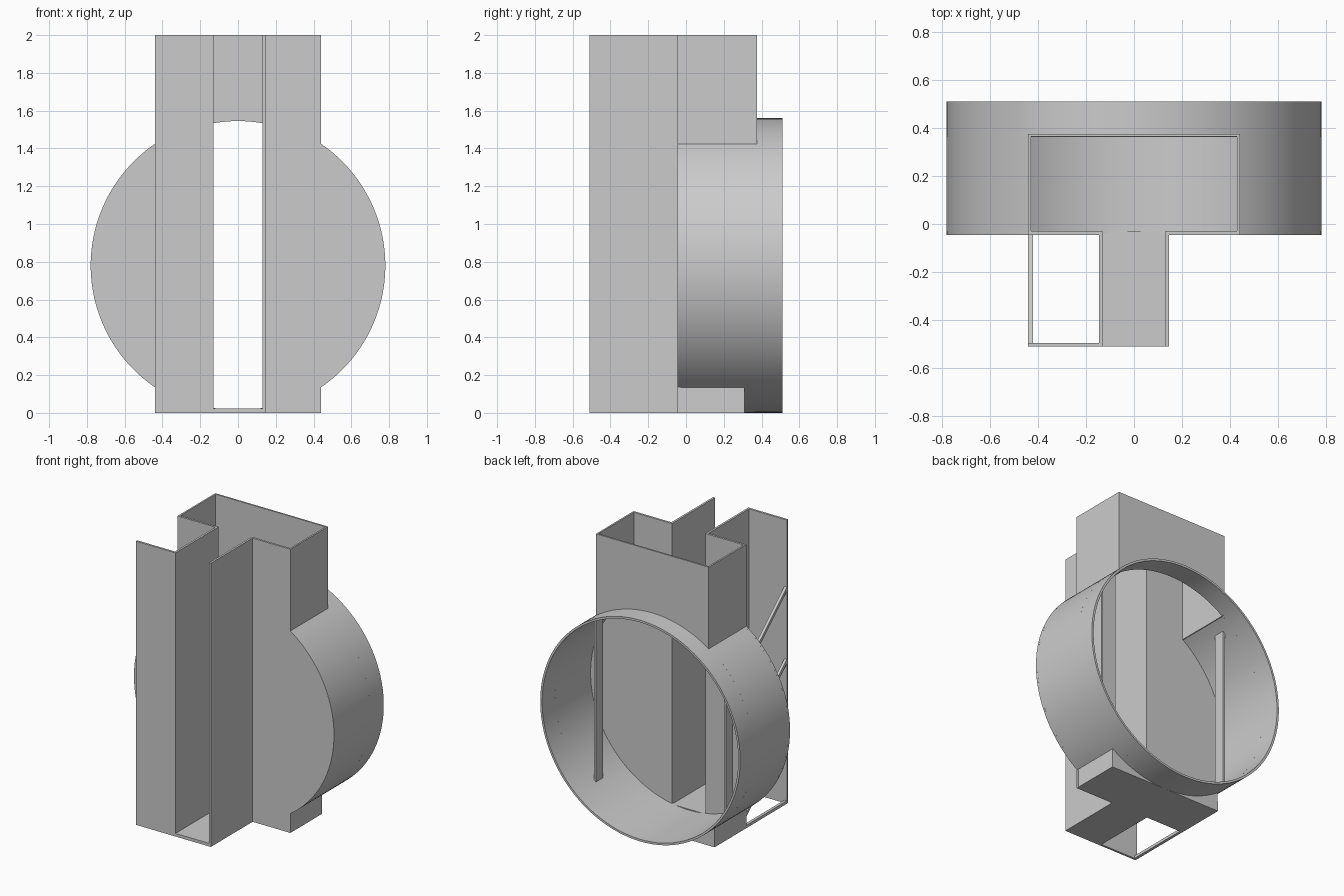
import bpy, bmesh, math

if "Cube" in bpy.data.objects:
    bpy.data.objects.remove(bpy.data.objects["Cube"])

grey = bpy.data.materials.new("plain_grey")
grey.diffuse_color = (0.6, 0.6, 0.6, 1)
grey.use_nodes = True
grey.node_tree.nodes["Principled BSDF"].inputs["Base Color"].default_value = grey.diffuse_color

CZ, R, T = 0.78, 0.78, 0.015            # drum centre height, radius, wall
HW, SLOT = 0.44, 0.13                   # duct half width, slot half width
FRONT, PLATE, BACK = -0.51, -0.045, 0.51


def finish(name, bm):
    bmesh.ops.recalc_face_normals(bm, faces=bm.faces)
    me = bpy.data.meshes.new(name)
    bm.to_mesh(me)
    bm.free()
    me.materials.append(grey)
    ob = bpy.data.objects.new(name, me)
    bpy.context.collection.objects.link(ob)
    return ob


def prism(name, pts, a, b, axis="y"):
    """Extrude an outline (xz for axis y, yz for axis x) from a to b."""
    bm = bmesh.new()
    place = (lambda p, d: (p[0], d, p[1])) if axis == "y" else (lambda p, d: (d, p[0], p[1]))
    lo = [bm.verts.new(place(p, a)) for p in pts]
    hi = [bm.verts.new(place(p, b)) for p in pts]
    bm.faces.new(lo)
    bm.faces.new(hi)
    for i in range(len(pts)):
        j = (i + 1) % len(pts)
        bm.faces.new((lo[i], lo[j], hi[j], hi[i]))
    return finish(name, bm)


def box(name, x0, x1, y0, y1, z0, z1):
    return prism(name, [(x0, z0), (x1, z0), (x1, z1), (x0, z1)], y0, y1)


def arc(r, a0, a1, n):
    """Points on the drum circle; angle 0 is up, positive towards +x."""
    return [(r * math.sin(a0 + (a1 - a0) * i / n), CZ + r * math.cos(a0 + (a1 - a0) * i / n))
            for i in range(n + 1)]


def smooth(ob):
    bpy.ops.object.select_all(action="DESELECT")
    ob.select_set(True)
    bpy.context.view_layer.objects.active = ob
    bpy.ops.object.shade_smooth_by_angle(angle=math.radians(30))


A = math.asin(HW / R)                    # angle where duct sides meet the drum

# Drum: front part is open at the top into the duct, rear part is a full ring
smooth(prism("drum_front", arc(R, A, 2 * math.pi - A, 90)
             + arc(R - T, 2 * math.pi - A, A, 90), PLATE + 0.005, 0.365))
bm = bmesh.new()
N = 110
loops = []
for r, y in ((R, 0.362), (R, BACK), (R - T, BACK), (R - T, 0.362)):
    loops.append([bm.verts.new((x, y, z)) for x, z in arc(r, 0, 2 * math.pi, N)[:-1]])
for k in range(4):
    p, q = loops[k], loops[(k + 1) % 4]
    for i in range(N):
        j = (i + 1) % N
        bm.faces.new((p[i], p[j], q[j], q[i]))
smooth(finish("drum_rear", bm))

for side, s in (("left", -1), ("right", 1)):
    # Front plate half: duct front above, disc at the middle, base below
    outline = [(SLOT, 2), (HW, 2)] + arc(R, A, math.pi - A, 60) + [(HW, 0), (SLOT, 0)]
    smooth(prism("front_plate_" + side, [(s * x, z) for x, z in outline], PLATE, PLATE + 0.015))
    # Duct side wall
    box("duct_side_" + side, *sorted((s * HW, s * (HW - 0.012))), PLATE, 0.375, 1.41, 2)
    # Channel wall
    box("channel_wall_" + side, *sorted((s * SLOT, s * (SLOT + T))), FRONT, PLATE + 0.01, 0, 2)
    # Flat upright inside the drum
    box("drum_upright_" + side, *sorted((s * 0.5, s * 0.515)), 0.21, 0.29, 0.2, 1.36)

# Duct back wall, and the base block under the drum
prism("duct_back", [(-HW, 2)] + arc(R - 0.005, -A, A, 24) + [(HW, 2)], 0.363, 0.375)
prism("base_block", [(HW, 0)] + arc(R - 0.005, math.pi - A, math.pi + A, 24) + [(-HW, 0)],
      PLATE + 0.01, 0.31)
box("channel_floor", -SLOT, SLOT, FRONT, PLATE + 0.015, 0, 0.022)

# Left box: front panel, bottom rail and slanted braces on its open side
box("box_front_panel", -HW, -SLOT, FRONT, FRONT + T, 0, 2)
box("box_bottom_rail", -HW, -HW + 0.02, FRONT, PLATE, 0, 0.02)
for i, z in enumerate((1.54, 1.03, 0.52)):
    prism("box_brace_%d" % (i + 1),
          [(FRONT, z), (PLATE, z - 0.41), (PLATE, z - 0.44), (FRONT, z - 0.03)],
          -HW, -HW + 0.02, "x")
